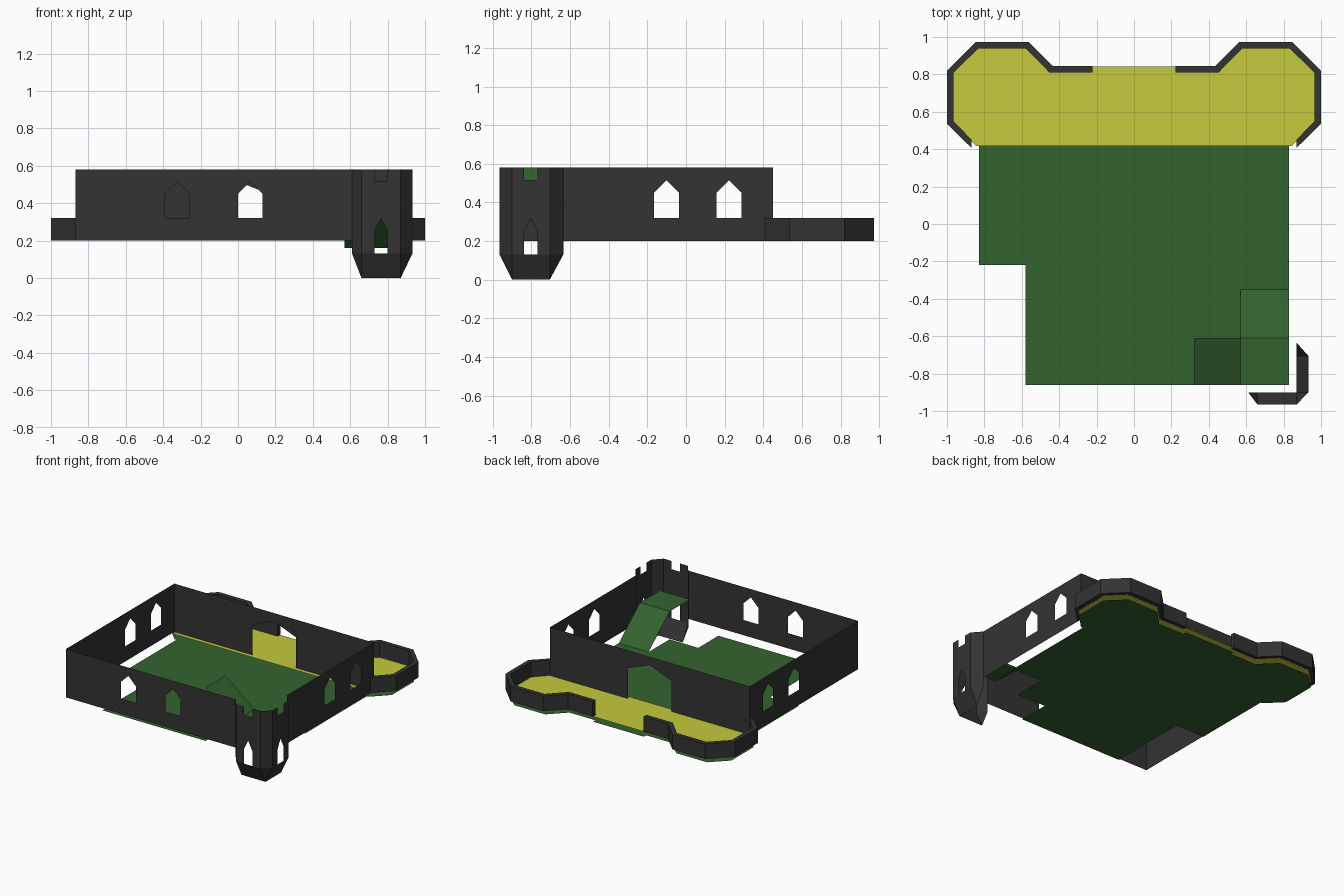
import bpy
import bmesh
from mathutils import Vector

if "Cube" in bpy.data.objects:
    bpy.data.objects.remove(bpy.data.objects["Cube"])


def material(name, rgb):
    m = bpy.data.materials.new(name)
    m.diffuse_color = (*rgb, 1)
    m.use_nodes = True
    m.node_tree.nodes["Principled BSDF"].inputs["Base Color"].default_value = m.diffuse_color
    return m


STONE = material("dark_stone", (0.033, 0.033, 0.033))
GREEN = material("green_floor", (0.034, 0.124, 0.028))
YELLOW = material("yellow_terrace", (0.56, 0.585, 0.045))

LOW, SILL, TOP = 0.16, 0.20, 0.58     # floor, wall foot and wall top heights
MID = 0.38                            # stair landing height


def make(name, faces, mat):
    """Object from a list of polygons, each a list of points."""
    bm = bmesh.new()
    for f in faces:
        bm.faces.new([bm.verts.new(p) for p in f])
    bmesh.ops.remove_doubles(bm, verts=bm.verts, dist=0.0005)
    me = bpy.data.meshes.new(name)
    bm.to_mesh(me)
    bm.free()
    me.materials.append(mat)
    ob = bpy.data.objects.new(name, me)
    bpy.context.collection.objects.link(ob)
    return ob


def panel(a, b, z0, z1, holes=()):
    """Sheet wall from a to b with pointed openings.
    Opening: (distance, half width, sill, shoulder, apex, local top)."""
    a, b = Vector(a), Vector(b)
    length = (b - a).length
    d = (b - a) / length

    def poly(*uz):
        return [(a.x + d.x * u, a.y + d.y * u, z) for u, z in uz]

    faces, u = [], 0.0
    for c, h, sill, shoulder, apex, top in holes:
        l, r = c - h, c + h
        faces.append(poly((u, z0), (l, z0), (l, z1), (u, z1)))
        if sill > z0:
            faces.append(poly((l, z0), (r, z0), (r, sill), (l, sill)))
        faces.append(poly((l, shoulder), (c, apex), (c, top), (l, top)))
        faces.append(poly((c, apex), (r, shoulder), (r, top), (c, top)))
        u = r
    faces.append(poly((u, z0), (length, z0), (length, z1), (u, z1)))
    return faces


def window(c):
    return (c, 0.065, 0.32, 0.45, 0.515, TOP)


# Hall walls: thin sheets with pointed windows
W, F, B = 0.87, -0.90, 0.45
make("front_wall", panel((-W, F), (0.61, F), SILL, TOP,
                         [window(W - 0.325), window(W + 0.065)]), STONE)
make("left_wall", panel((-W, F), (-W, B), SILL, TOP,
                        [window(-0.10 - F), window(0.222 - F)]), STONE)
make("right_wall", panel((W, -0.635), (W, B), SILL, TOP,
                         [window(0.535), window(0.857)]), STONE)
make("back_wall", panel((-W, B), (W, B), SILL, TOP,
                        [(W, 0.19, SILL, 0.44, 0.515, TOP)]), STONE)

# Corner tower: open half octagon with a tapered foot
ring = [(0.61, F), (0.66, -0.965), (W, -0.965), (0.932, F), (0.932, -0.705), (W, -0.635)]
foot = [(0.66, F), (0.66, F), (W, F), (W, F), (W, -0.705), (W, -0.705)]
slot = (0.035, 0.13, 0.25, 0.32, 0.515)   # arrow slit below a battlement notch
tower = []
for i in range(5):
    p, q = ring[i], ring[i + 1]
    mid = (Vector(q) - Vector(p)).length / 2
    tower += panel(p, q, 0.13, TOP, [(mid, *slot)] if i in (1, 3) else ())
    f, g = foot[i], foot[i + 1]
    skirt = [(*p, 0.13), (*f, 0.0)]
    if g != f:
        skirt.append((*g, 0.0))
    tower.append(skirt + [(*q, 0.13)])
make("corner_tower", tower, STONE)

# Terrace outline: two bastions joined by a straight front, mirrored in x
inner = [(0.845, 0.418), (0.965, 0.538), (0.965, 0.813), (0.84, 0.937),
         (0.57, 0.937), (0.447, 0.813), (0.222, 0.813), (0.222, 0.842)]


def mirrored(points):
    return points + [(-x, y) for x, y in reversed(points)]


make("terrace_floor", [[(x, y, SILL) for x, y in mirrored(inner)]], YELLOW)

# Main floor with an L-shaped stair opening
hall = [(-0.83, 0.418), (-0.83, -0.22), (-0.58, -0.22), (-0.58, -0.86), (0.32, -0.86),
        (0.32, -0.61), (0.57, -0.61), (0.57, -0.35), (0.83, -0.35), (0.83, 0.418)]
make("main_floor", [[(x, y, LOW) for x, y in mirrored(inner) + hall]], GREEN)

# Stair: ramp up, landing, and second ramp to the wall top
make("stair", [
    [(0.57, -0.35, LOW), (0.57, -0.61, MID), (0.83, -0.61, MID), (0.83, -0.35, LOW)],
    [(0.57, -0.61, MID), (0.57, -0.86, MID), (0.83, -0.86, MID), (0.83, -0.61, MID)],
    [(0.57, -0.61, MID), (0.32, -0.61, TOP), (0.32, -0.86, TOP), (0.57, -0.86, MID)],
], GREEN)

# Terrace parapets: thick low walls round each bastion
outside = [(W, 0.408), (1.0, 0.535), (1.0, 0.82), (0.847, 0.973),
           (0.563, 0.973), (0.435, 0.845), (0.222, 0.845)]
inside = [(W, 0.452), (0.965, 0.55), (0.965, 0.808), (0.835, 0.937),
          (0.577, 0.937), (0.452, 0.81), (0.222, 0.81)]
RIM = 0.32
for side, name in ((1, "right_parapet"), (-1, "left_parapet")):
    faces = []
    out = [(side * x, y) for x, y in outside]
    inn = [(side * x, y) for x, y in inside]
    for i in range(len(out) - 1):
        a, b, c, d = out[i], out[i + 1], inn[i + 1], inn[i]
        faces += [[(*p, RIM) for p in (a, b, c, d)],
                  [(*p, SILL + 0.001) for p in (d, c, b, a)],
                  [(*a, SILL + 0.001), (*b, SILL + 0.001), (*b, RIM), (*a, RIM)],
                  [(*c, SILL + 0.001), (*d, SILL + 0.001), (*d, RIM), (*c, RIM)]]
    for i in (0, -1):
        faces.append([(*out[i], SILL + 0.001), (*inn[i], SILL + 0.001),
                      (*inn[i], RIM), (*out[i], RIM)])
    ob = make(name, faces, STONE)
    bm = bmesh.new()
    bm.from_mesh(ob.data)
    bmesh.ops.recalc_face_normals(bm, faces=bm.faces)
    bm.to_mesh(ob.data)
    bm.free()
